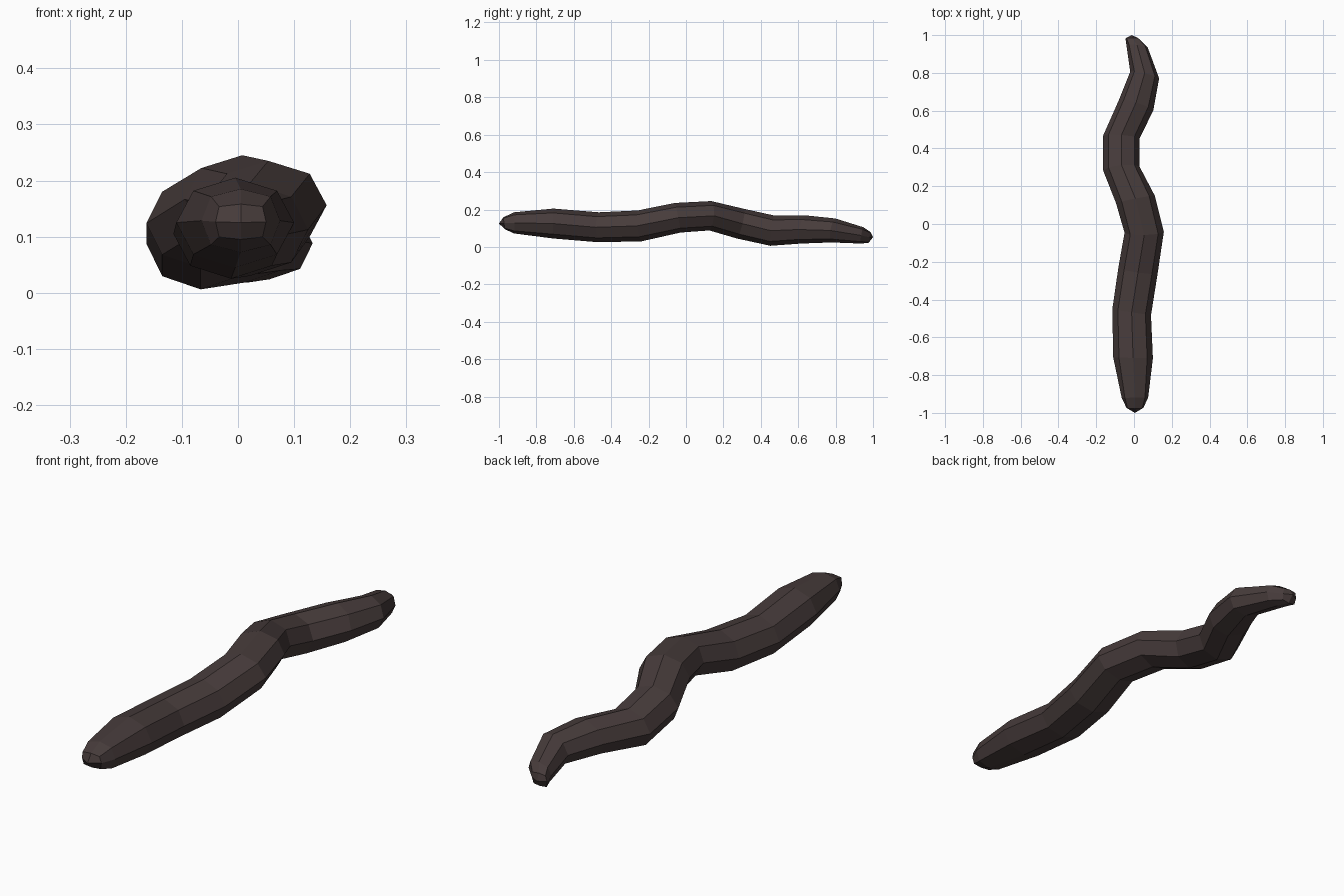
import bpy, bmesh, math
from mathutils import Vector

# body rings: left x, left y, right x, right y, top y, top z, bottom y, bottom z, corner squareness
RINGS = [
    (-0.040, -0.970, 0.050, -0.970, -0.980, 0.158, -0.972, 0.095, 0.86),
    (-0.065, -0.920, 0.075, -0.917, -0.920, 0.185, -0.920, 0.072, 0.76),
    (-0.110, -0.705, 0.100, -0.710, -0.710, 0.205, -0.710, 0.045, 0.71),
    (-0.115, -0.450, 0.090, -0.480, -0.470, 0.185, -0.470, 0.025, 0.71),
    (-0.083, -0.240, 0.125, -0.270, -0.250, 0.195, -0.230, 0.030, 0.71),
    (-0.050, -0.045, 0.158, -0.040, -0.060, 0.235, -0.030, 0.077, 0.71),
    (-0.095, 0.110, 0.110, 0.150, 0.135, 0.245, 0.125, 0.088, 0.71),
    (-0.163, 0.280, 0.030, 0.300, 0.315, 0.203, 0.275, 0.045, 0.71),
    (-0.163, 0.475, 0.030, 0.460, 0.465, 0.168, 0.445, 0.006, 0.71),
    (-0.080, 0.660, 0.102, 0.605, 0.640, 0.168, 0.610, 0.018, 0.71),
    (-0.020, 0.805, 0.133, 0.770, 0.800, 0.152, 0.780, 0.024, 0.71),
    (-0.040, 0.950, 0.072, 0.940, 0.945, 0.105, 0.930, 0.018, 0.76),
    (-0.045, 0.982, 0.025, 0.982, 0.985, 0.080, 0.975, 0.022, 0.86),
]

bm = bmesh.new()


def add_ring(lx, ly, rx, ry, ty, tz, by, bz, k):
    """Eight-sided ring spanned by its left/right and top/bottom points."""
    c = Vector(((lx + rx) / 2, (ly + ry + ty + by) / 4, (tz + bz) / 2))
    side = Vector((rx - lx, ry - ly, 0)) / 2
    up = Vector((0, ty - by, tz - bz)) / 2
    dirs = [(1, 0), (k, k), (0, 1), (-k, k), (-1, 0), (-k, -k), (0, -1), (k, -k)]
    return [bm.verts.new(c + side * u + up * v) for u, v in dirs]


# long wavy body
loops = [add_ring(*r) for r in RINGS]
for a, b in zip(loops, loops[1:]):
    for i in range(8):
        j = (i + 1) % 8
        bm.faces.new((a[i], a[j], b[j], b[i]))

# blunt ends, four quads each
for loop, tip in ((loops[0], (0.005, -1.0, 0.125)), (loops[-1], (-0.012, 1.0, 0.052))):
    p = bm.verts.new(tip)
    for i in range(0, 8, 2):
        bm.faces.new((p, loop[i], loop[i + 1], loop[(i + 2) % 8]))

bmesh.ops.recalc_face_normals(bm, faces=bm.faces)
mesh = bpy.data.meshes.new("worm_body")
bm.to_mesh(mesh)
bm.free()

mat = bpy.data.materials.new("dark brown")
mat.diffuse_color = (0.062, 0.044, 0.043, 1)
mesh.materials.append(mat)
body = bpy.data.objects.new("worm_body", mesh)
bpy.context.collection.objects.link(body)
